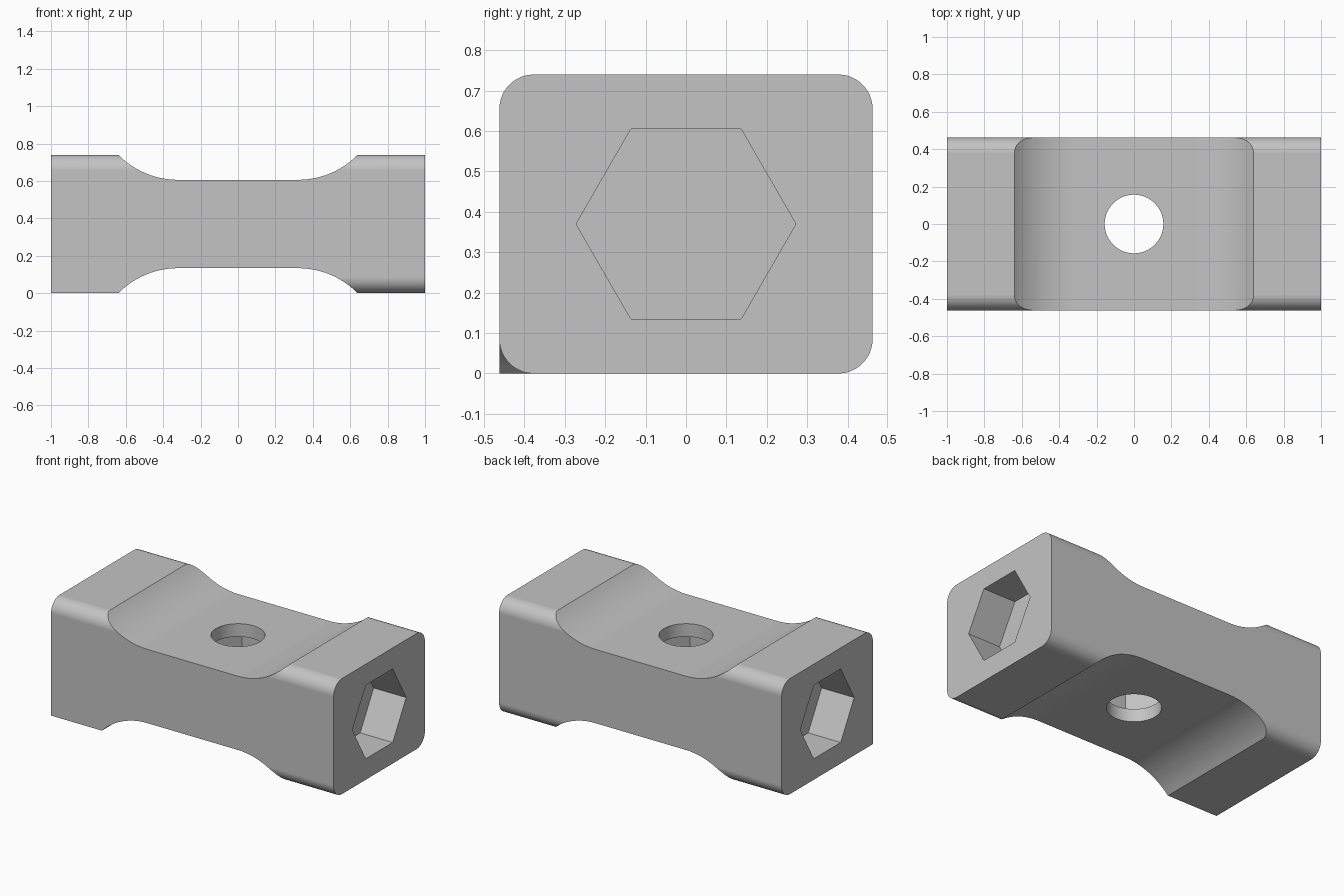
import bpy, bmesh, math

cube = bpy.data.objects.get("Cube")
if cube:
    bpy.data.objects.remove(cube, do_unlink=True)

# Main sizes
HALF_X, HALF_Y, HEIGHT = 1.0, 0.462, 0.74
MID_Z = HEIGHT / 2
ROUND = 0.085
HEX_R, HOLE_R = 0.272, 0.157
STEPS = 12

grey = bpy.data.materials.new("plain grey")
grey.use_nodes = True
colour = (0.55, 0.55, 0.55, 1)
grey.diffuse_color = colour
grey.node_tree.nodes["Principled BSDF"].inputs["Base Color"].default_value = colour


def loft(name, sections):
    """Skin matching closed rings and cap both ends."""
    bm = bmesh.new()
    rings = [[bm.verts.new(p) for p in ring] for ring in sections]
    for a, b in zip(rings, rings[1:]):
        for i in range(len(a)):
            j = (i + 1) % len(a)
            bm.faces.new((a[i], a[j], b[j], b[i]))
    bm.faces.new(rings[0])
    bm.faces.new(rings[-1])
    bmesh.ops.recalc_face_normals(bm, faces=bm.faces)
    mesh = bpy.data.meshes.new(name)
    bm.to_mesh(mesh)
    bm.free()
    mesh.materials.append(grey)
    obj = bpy.data.objects.new(name, mesh)
    bpy.context.collection.objects.link(obj)
    return obj


def prism(name, outline, axis, low, high):
    """Extrude a 2D outline along x, y or z."""
    place = {"x": lambda u, v, t: (t, u, v),
             "y": lambda u, v, t: (u, t, v),
             "z": lambda u, v, t: (u, v, t)}[axis]
    return loft(name, [[place(u, v, t) for u, v in outline] for t in (low, high)])


def polygon(sides, radius, cv=0.0):
    return [(radius * math.cos(math.tau * i / sides),
             cv + radius * math.sin(math.tau * i / sides)) for i in range(sides)]


def block_section(x, square_corner):
    """Rounded rectangle; its lower front corner may be left square."""
    ring = []
    for corner, (sy, sz) in enumerate([(1, 1), (-1, 1), (-1, -1), (1, -1)]):
        for i in range(STEPS + 1):
            a = math.pi / 2 * (corner + i / STEPS)
            c, s = math.cos(a), math.sin(a)
            k = ROUND
            if corner == 2 and square_corner:
                k /= max(abs(c), abs(s))
            ring.append((x, sy * (HALF_Y - ROUND) + k * c,
                         MID_Z + sz * (MID_Z - ROUND) + k * s))
    return ring


def scoop_outline(side):
    """Flat floor that sweeps up in an arc at each end."""
    flat, reach, depth = 0.32, 0.64, 0.134
    dx = reach - flat
    radius = (dx * dx + depth * depth) / (2 * depth)
    sweep = math.asin(dx / radius)
    half = [(flat + radius * math.sin(sweep * i / STEPS),
             MID_Z - depth + radius * (1 - math.cos(sweep * i / STEPS)))
            for i in range(STEPS + 1)]
    half.append((reach, MID_Z + 0.2))
    pts = [(-x, z) for x, z in reversed(half)] + half
    return [(x, MID_Z + side * z) for x, z in pts]


# Long block, square along the lower front edge of one end only
block = loft("block", [block_section(x, x < 0) for x in (-HALF_X, -0.15, 0.15, HALF_X)])

# Waist scoops, end sockets, inner pocket and cross hole
cutters = []
for side in (1, -1):
    cutters.append(prism("scoop_cutter", scoop_outline(side), "y", -0.7, 0.7))
    ends = sorted((side * 0.77, side * 1.2))
    cutters.append(prism("socket_cutter", polygon(6, HEX_R, MID_Z), "x", *ends))
cutters.append(prism("pocket_cutter", polygon(6, HEX_R), "z", MID_Z - 0.153, MID_Z + 0.153))
cutters.append(prism("hole_cutter", polygon(48, HOLE_R), "z", -0.3, HEIGHT + 0.3))

bpy.ops.object.select_all(action="DESELECT")
bpy.context.view_layer.objects.active = block
block.select_set(True)
for cutter in cutters:
    cutter.hide_render = True
    mod = block.modifiers.new("cut", "BOOLEAN")
    mod.operation = "DIFFERENCE"
    mod.solver = "EXACT"
    mod.object = cutter
    bpy.ops.object.modifier_apply(modifier=mod.name)
    bpy.data.objects.remove(cutter, do_unlink=True)

# Soft curves, crisp edges
bpy.ops.object.shade_smooth_by_angle(angle=math.radians(25))
weighted = block.modifiers.new("flat_face_normals", "WEIGHTED_NORMAL")
weighted.keep_sharp = True
